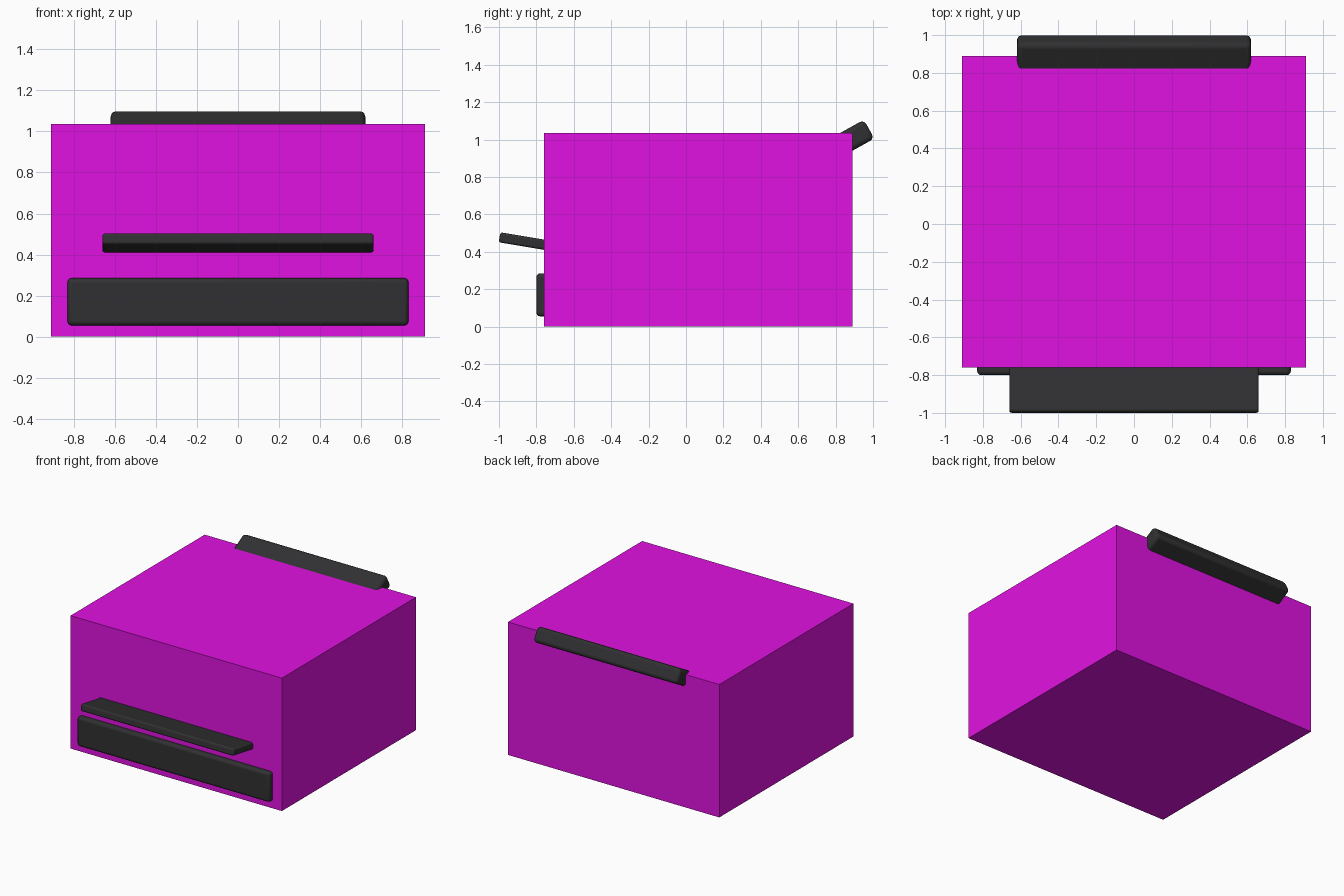
import bpy
from math import radians, cos, sin
from mathutils import Vector

if "Cube" in bpy.data.objects:
    bpy.data.objects.remove(bpy.data.objects["Cube"])


def material(name, rgb):
    m = bpy.data.materials.new(name)
    m.diffuse_color = (*rgb, 1)
    m.use_nodes = True
    m.node_tree.nodes["Principled BSDF"].inputs["Base Color"].default_value = m.diffuse_color
    return m


dark = material("dark_plastic", (0.03, 0.03, 0.032))
magenta = material("magenta", (0.75, 0.006, 0.75))


def box(name, size, centre, mat, tilt=0, bevel=0):
    bpy.ops.mesh.primitive_cube_add(size=1, location=centre)
    ob = bpy.context.object
    ob.name = name
    ob.scale = size
    bpy.ops.object.transform_apply(location=False, rotation=False, scale=True)
    ob.rotation_euler.x = radians(tilt)
    ob.data.materials.append(mat)
    if bevel:
        mod = ob.modifiers.new("rounded_edges", 'BEVEL')
        mod.width = bevel
        mod.segments = 3
        bpy.ops.object.shade_smooth_by_angle(angle=radians(35))
    return ob


# Main body: plain sharp-edged block
box("body", (1.82, 1.65, 1.035), (0, 0.065, 0.5175), magenta)

# Low front panel, slightly proud of the body
box("front_panel", (1.66, 0.10, 0.23), (0, -0.75, 0.17), dark, bevel=0.02)

# Thin front tray, rising outwards and running back into the body
length, tilt = 0.40, -9.5
d = Vector((0, cos(radians(tilt)), sin(radians(tilt))))
box("front_tray", (1.32, length, 0.054), Vector((0, -0.997, 0.478)) + d * length / 2,
    dark, tilt, 0.012)

# Rear feed slab, leaning back out of the top rear edge
length, tilt = 0.22, 29
d = Vector((0, cos(radians(tilt)), sin(radians(tilt))))
box("rear_feed", (1.24, length, 0.115), Vector((0, 0.979, 1.056)) - d * length / 2,
    dark, tilt, 0.025)
